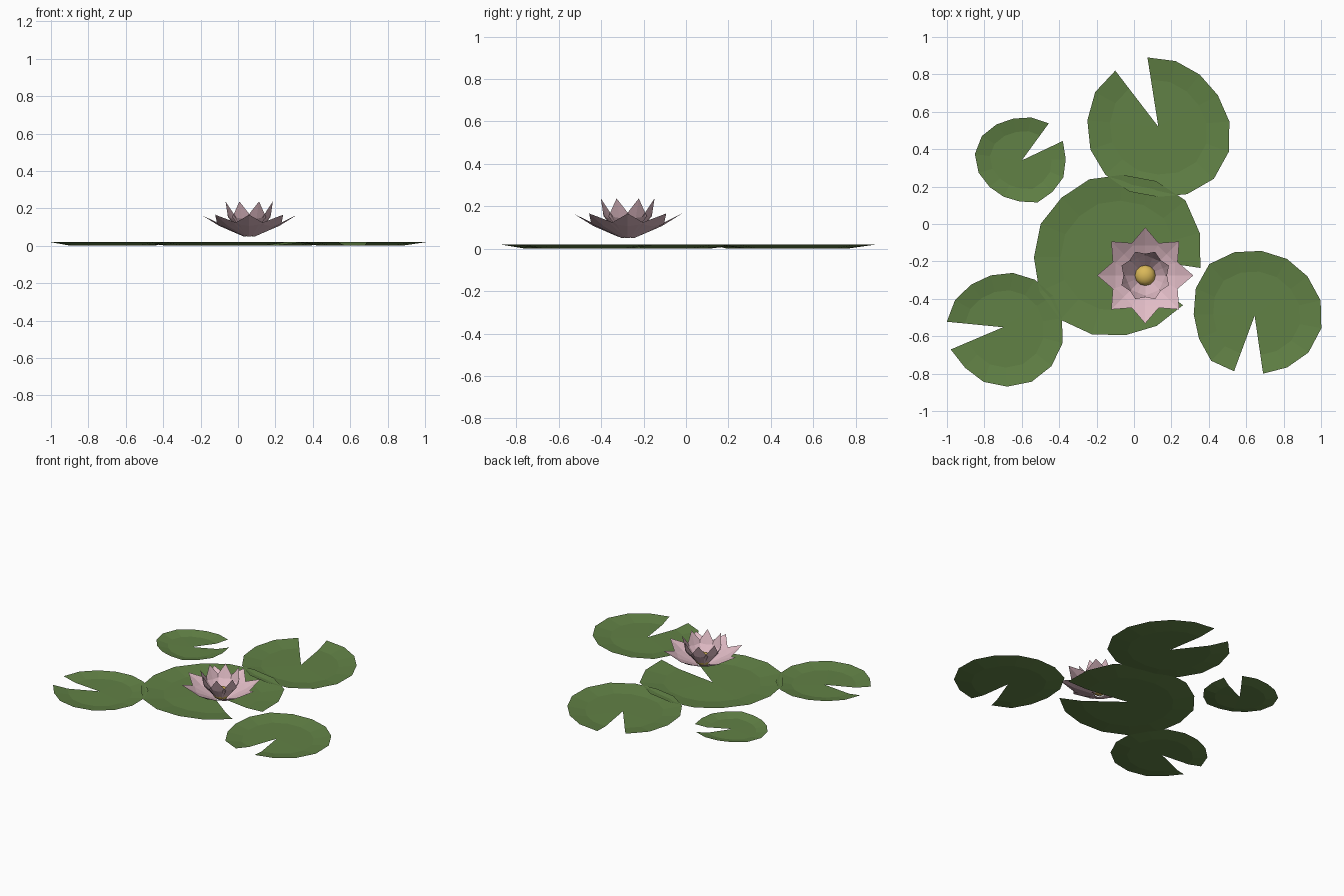
import bpy, bmesh
from math import cos, sin, radians, pi

if "Cube" in bpy.data.objects:
    bpy.data.objects.remove(bpy.data.objects["Cube"])


def material(name, rgb):
    m = bpy.data.materials.new(name)
    m.diffuse_color = (*rgb, 1)
    m.use_nodes = True
    m.node_tree.nodes["Principled BSDF"].inputs["Base Color"].default_value = m.diffuse_color
    return m


GREEN = material("leaf_green", (0.12, 0.22, 0.06))
PINK = material("petal_pink", (0.75, 0.50, 0.56))
YELLOW = material("stamen_yellow", (0.70, 0.48, 0.10))


def mesh_object(name, bm, mat):
    me = bpy.data.meshes.new(name)
    bm.to_mesh(me)
    bm.free()
    me.materials.append(mat)
    ob = bpy.data.objects.new(name, me)
    bpy.context.collection.objects.link(ob)
    return ob


# Notched pad: shallow dish, starting angle runs counterclockwise round to the notch
def lily_pad(name, cx, cy, start, radii):
    bm = bmesh.new()
    hub = bm.verts.new((cx, cy, 0.003))
    rows = []
    for frac, z in ((0.68, 0.002), (1.0, 0.019)):
        row = []
        for i, r in enumerate(radii):
            a = radians(start + i * 331.4 / (len(radii) - 1))
            row.append(bm.verts.new((cx + r * frac * cos(a), cy + r * frac * sin(a), z)))
        rows.append(row)
    inner, rim = rows
    for i in range(len(radii) - 1):
        bm.faces.new((hub, inner[i], inner[i + 1]))
        bm.faces.new((inner[i], rim[i], rim[i + 1], inner[i + 1]))
    return mesh_object(name, bm, GREEN)


lily_pad("pad_centre", -0.09, -0.17, -8.3,
         (.45, .458, .47, .45, .434, .435, .43, .443, .445, .458, .457, .441, .427, .43, .44))
lily_pad("pad_back", 0.13, 0.52, 127.5,
         (.378, .385, .381, .383, .382, .38, .375, .392, .407, .40, .381, .36, .356, .363, .375))
lily_pad("pad_right", 0.645, -0.49, -81.7,
         (.313, .327, .349, .363, .362, .352, .349, .348, .356, .367, .347, .326, .322, .335, .317))
lily_pad("pad_left", -0.70, -0.552, 203,
         (.304, .297, .31, .318, .329, .332, .329, .319, .315, .306, .295, .285, .285, .295, .302))
lily_pad("pad_small", -0.60, 0.34, 53.9,
         (.245, .235, .228, .235, .25, .253, .24, .223, .217, .22, .24, .235, .24, .235, .243))

FX, FY = 0.06, -0.275


# Ring of creased, pointed petals; each section is (radius, z, half width, edge lift)
def petal_ring(name, count, offset, base, mid, tip):
    bm = bmesh.new()
    for k in range(count):
        a = offset + 2 * pi * k / count

        def point(r, side, z):
            return bm.verts.new((FX + r * cos(a) - side * sin(a),
                                 FY + r * sin(a) + side * cos(a), z))

        rows = [[point(r, s * w, z + abs(s) * lift) for s in (-1, 0, 1)]
                for r, z, w, lift in (base, mid)]
        end = point(tip[0], 0, tip[1])
        for j in (0, 1):
            bm.faces.new((rows[0][j], rows[1][j], rows[1][j + 1], rows[0][j + 1]))
            bm.faces.new((rows[1][j], end, rows[1][j + 1]))
    return mesh_object(name, bm, PINK)


petal_ring("outer_petals", 8, 0, (.03, .05, .010, 0), (.16, .106, .083, .012), (.257, .166))
petal_ring("inner_petals", 8, pi / 8, (.03, .055, .010, 0), (.10, .145, .056, .008), (.137, .237))

# Flower heart
bpy.ops.mesh.primitive_uv_sphere_add(segments=12, ring_count=8, radius=0.055,
                                     location=(FX, FY, 0.092))
heart = bpy.context.object
heart.name = "flower_heart"
heart.scale.z = 0.75
heart.data.materials.append(YELLOW)
bpy.ops.object.shade_smooth_by_angle()
